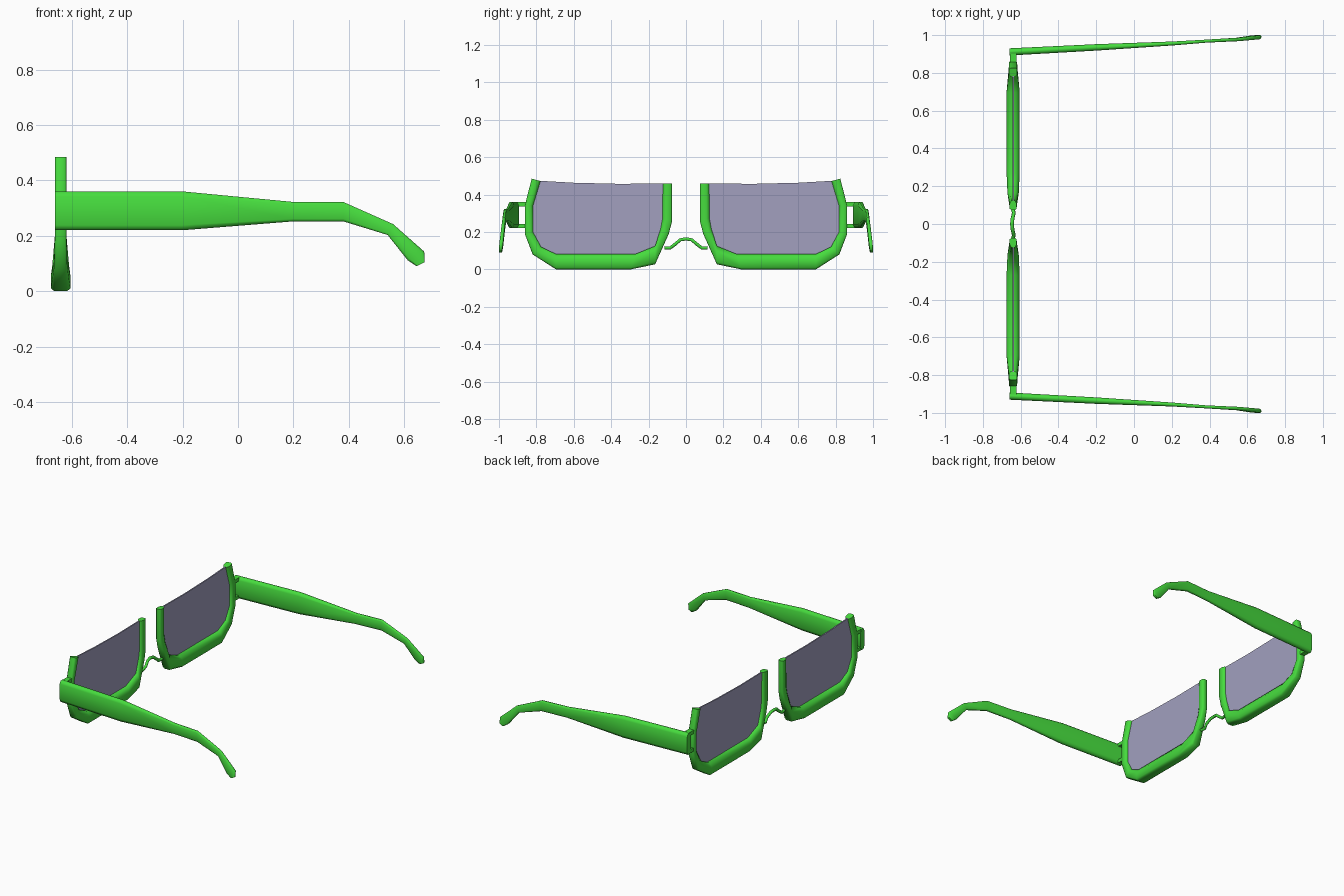
import bpy, bmesh, math
from mathutils import Vector

if "Cube" in bpy.data.objects:
    bpy.data.objects.remove(bpy.data.objects["Cube"])

FX = -0.64  # plane of the lenses


def material(name, col):
    m = bpy.data.materials.new(name)
    m.diffuse_color = (*col, 1)
    m.use_nodes = True
    m.node_tree.nodes["Principled BSDF"].inputs["Base Color"].default_value = m.diffuse_color
    return m


green = material("bright green", (0.062, 0.72, 0.048))
tint = material("lens grey violet", (0.36, 0.35, 0.52))


def make(name, bm, mat, side=1, angle=70):
    """Finish a bmesh as an object, mirrored in y when side is -1."""
    for v in bm.verts:
        v.co.y *= side
    bmesh.ops.recalc_face_normals(bm, faces=bm.faces)
    me = bpy.data.meshes.new(name)
    bm.to_mesh(me)
    bm.free()
    me.materials.append(mat)
    ob = bpy.data.objects.new(name, me)
    bpy.context.collection.objects.link(ob)
    bpy.ops.object.select_all(action='DESELECT')
    ob.select_set(True)
    bpy.context.view_layer.objects.active = ob
    bpy.ops.object.shade_smooth_by_angle(angle=math.radians(angle))
    return ob


def loft(rings):
    """Skin equal-sized closed rings and cap both ends."""
    bm = bmesh.new()
    vs = [[bm.verts.new(p) for p in r] for r in rings]
    n = len(vs[0])
    for a, b in zip(vs, vs[1:]):
        for i in range(n):
            j = (i + 1) % n
            bm.faces.new((a[i], a[j], b[j], b[i]))
    bm.faces.new(vs[0])
    bm.faces.new(vs[-1])
    return bm


# rim stations: outer (y, z), inner (y, z), half thickness
RIM = [((.825, .485), (.778, .472), .021), ((.862, .34), (.818, .34), .021),
       ((.862, .19), (.818, .20), .021), ((.82, .08), (.775, .12), .024),
       ((.695, 0), (.695, .082), .035), ((.295, 0), (.27, .082), .035),
       ((.165, .027), (.165, .125), .030), ((.092, .19), (.135, .22), .020),
       ((.075, .255), (.125, .275), .018), ((.075, .46), (.124, .46), .018)]
# rim cross-section: across the rim (0 outer, 1 inner), through the thickness
RIM_SEC = [(0, .65), (.12, 1), (.7, 1), (1, .55), (1, -.55), (.7, -1), (.12, -1), (0, -.65)]


def rim(side):
    rings = []
    for o, i, h in RIM:
        o, i = Vector(o), Vector(i)
        ring = []
        for u, t in RIM_SEC:
            p = o.lerp(i, u)
            ring.append((FX + t * h, p.x, p.y))
        rings.append(ring)
    make("rim", loft(rings), green, side)


def lens(side):
    # thin plate tucked slightly into the rim
    edge = [Vector(i).lerp(Vector(o), .12) for o, i, h in RIM]
    edge += [Vector((.35, .457)), Vector((.6, .463))]
    make("lens", loft([[(FX + d, p.x, p.y) for p in edge] for d in (-.004, .004)]),
         tint, side, 30)


# temple stations: upper (x, z), lower (x, z), y inner, y outer
TEMPLE = [((-.66, .36), (-.66, .22), .892, .93), ((-.2, .36), (-.2, .22), .918, .952),
          ((.2, .322), (.2, .252), .945, .966), ((.38, .322), (.38, .252), .960, .976),
          ((.56, .242), (.54, .203), .968, .986), ((.672, .143), (.612, .112), .978, .998),
          ((.674, .105), (.645, .09), .983, 1.0)]
TEMPLE_SEC = [(0, .25), (0, .75), (.13, 1), (.87, 1), (1, .75), (1, .25), (.87, 0), (.13, 0)]


def temple(side):
    rings = []
    for a, b, y0, y1 in TEMPLE:
        a, b = Vector(a), Vector(b)
        ring = []
        for u, w in TEMPLE_SEC:
            p = a.lerp(b, u)
            ring.append((p.x, y0 + (y1 - y0) * w, p.y))
        rings.append(ring)
    make("temple", loft(rings), green, side)


def hinge(side):
    # two short bars joining rim and temple
    for z0, z1 in ((.337, .36), (.22, .243)):
        make("hinge_bar", loft([[(FX - .017, y, z0), (FX + .017, y, z0),
                                 (FX + .017, y, z1), (FX - .017, y, z1)]
                                for y in (.835, .905)]), green, side, 30)


for s in (1, -1):
    rim(s)
    lens(s)
    temple(s)
    hinge(s)

# arched nose bridge: (y, z, x offset)
half = [(.115, .115, 0), (.085, .114, -.004), (.06, .133, .004), (.03, .158, -.003)]
path = [(-y, z, x) for y, z, x in half] + [(0, .163, -.006)] + half[::-1]
path = [Vector((FX + x, y, z)) for y, z, x in path]
rings = []
for k, p in enumerate(path):
    d = (path[min(k + 1, len(path) - 1)] - path[max(k - 1, 0)]).normalized()
    n = Vector((1, 0, 0)).cross(d).normalized()
    rings.append([p + Vector((.010 * math.cos(a), 0, 0)) + n * .010 * math.sin(a)
                  for a in [i * math.tau / 6 for i in range(6)]])
make("bridge", loft(rings), green)
